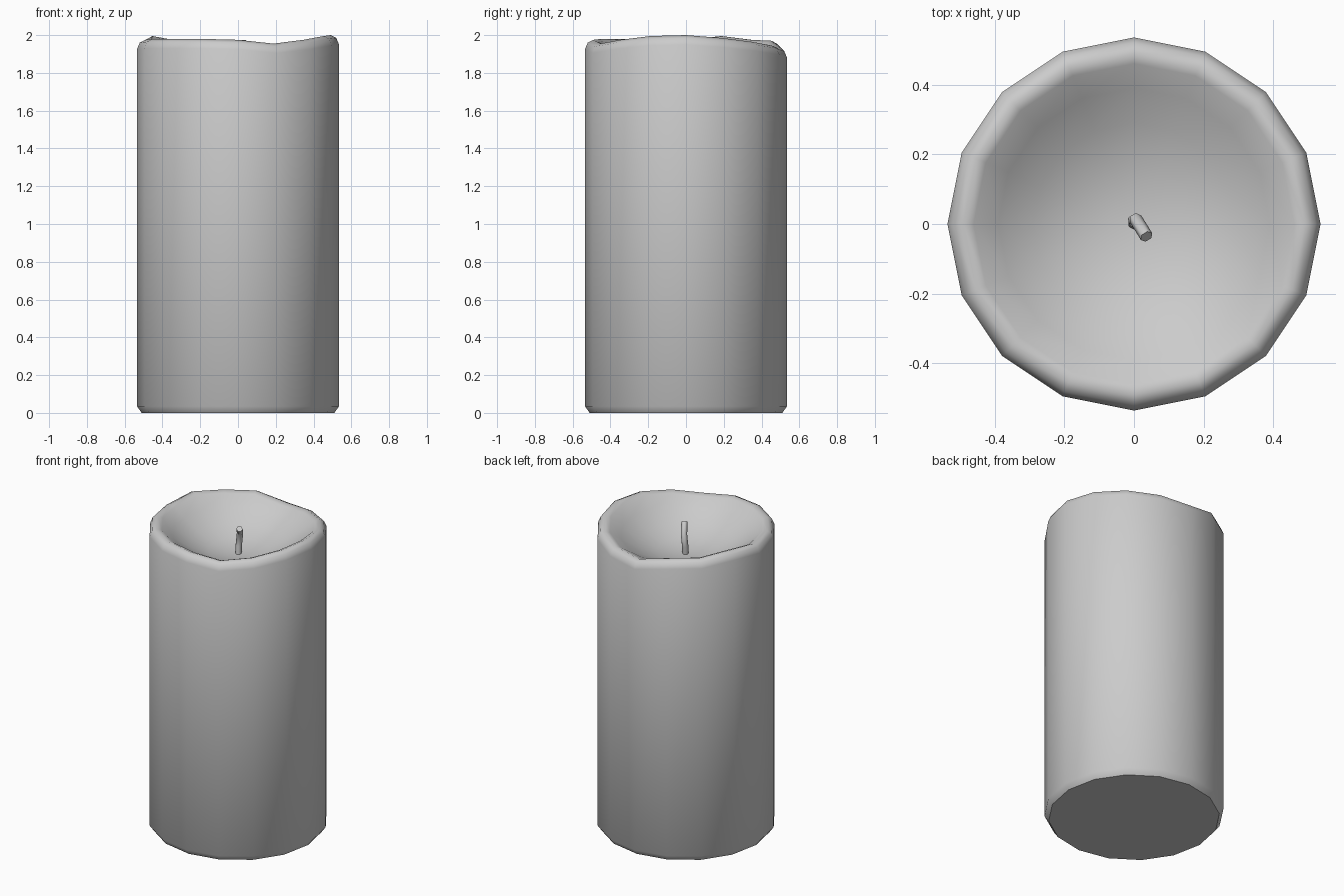
import bpy, bmesh
from math import cos, sin, pi
from mathutils import Vector

if "Cube" in bpy.data.objects:
    bpy.data.objects.remove(bpy.data.objects["Cube"])


def loft(name, rings, angle):
    """Skin a stack of equal-sized vertex rings and cap both ends."""
    bm = bmesh.new()
    vr = [[bm.verts.new(p) for p in r] for r in rings]
    n = len(vr[0])
    for a, b in zip(vr, vr[1:]):
        for i in range(n):
            j = (i + 1) % n
            bm.faces.new((a[i], a[j], b[j], b[i]))
    bm.faces.new(vr[0][::-1])
    bm.faces.new(vr[-1])
    bmesh.ops.recalc_face_normals(bm, faces=bm.faces)
    me = bpy.data.meshes.new(name)
    bm.to_mesh(me)
    bm.free()
    ob = bpy.data.objects.new(name, me)
    bpy.context.collection.objects.link(ob)
    bpy.ops.object.select_all(action='DESELECT')
    ob.select_set(True)
    bpy.context.view_layer.objects.active = ob
    bpy.ops.object.shade_smooth_by_angle(angle=angle)
    return ob


# Wax body: 16 sides, uneven melted rim, hollow bowl on top
N = 16
rim = [2.0, 1.985, 1.965, 1.945, 1.93, 1.97, 1.975, 1.995,
       1.975, 1.98, 1.98, 1.98, 1.975, 1.955, 1.975, 1.995]
# radius, base height, share of the rim height offset
profile = [(0.51, 0.0, 0), (0.535, 0.035, 0),
           (0.535, -0.05, 1), (0.52, -0.015, 1), (0.49, 0.0, 1),
           (0.46, -0.012, 1), (0.39, 1.905, 0.5), (0.29, 1.845, 0.2),
           (0.18, 1.80, 0), (0.07, 1.782, 0), (0.01, 1.78, 0)]


def height(z, f, i):
    if f == 1:
        return z + rim[i]
    return z + f * (rim[i] - 1.97)


loft("wax_body", [[(r * cos(2 * pi * i / N), r * sin(2 * pi * i / N), height(z, f, i))
                   for i in range(N)] for r, z, f in profile], 0.9)

# Wick: thin bent tube leaning to the front right
path = [Vector(p) for p in ((0.003, 0.0, 1.76), (0.0, 0.008, 1.83),
                            (0.005, 0.014, 1.91), (0.036, -0.036, 1.963))]
rings = []
for k, p in enumerate(path):
    d = (path[min(k + 1, 3)] - path[max(k - 1, 0)]).normalized()
    u = Vector((0.86, 0.51, 0))
    u = (u - d * u.dot(d)).normalized()
    v = d.cross(u)
    rings.append([p + 0.019 * (u * cos(pi * i / 3) + v * sin(pi * i / 3)) for i in range(6)])
loft("wick", rings, 1.1)
